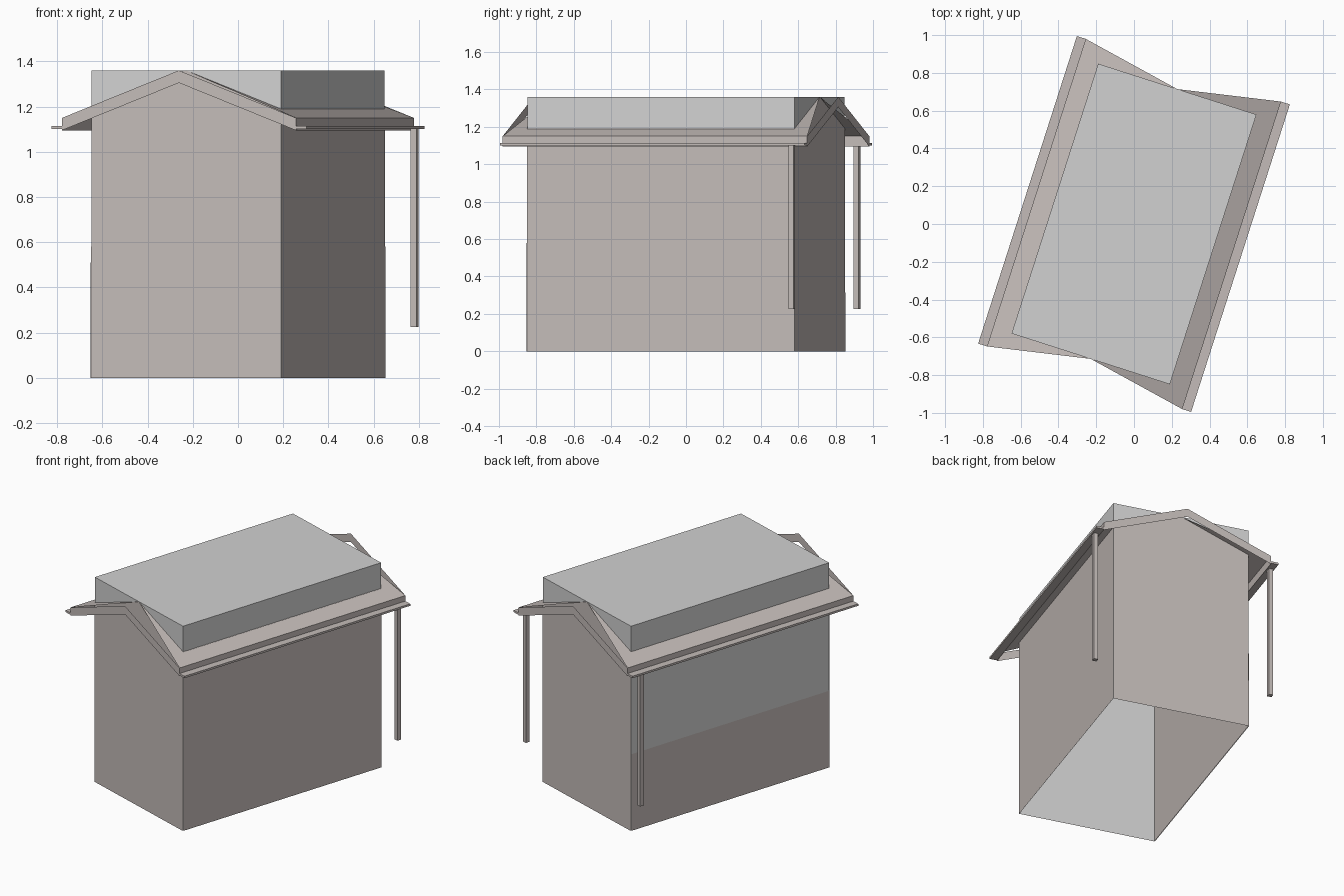
import bpy, bmesh, math
from mathutils import Vector

if "Cube" in bpy.data.objects:
    bpy.data.objects.remove(bpy.data.objects["Cube"], do_unlink=True)

TURN = math.radians(-17.8)       # the house stands turned on its plot
W, L = 0.44, 0.75                # half width and half length of the walls
EAVE, VERGE = 0.543, 0.855       # half width and half length of the roof
RIDGE, EDGE, LOW = 1.36, 1.15, 1.095
SLOPE = (RIDGE - EDGE) / EAVE


def material(name, colour):
    m = bpy.data.materials.new(name)
    m.use_nodes = True
    m.diffuse_color = (*colour, 1)
    m.node_tree.nodes["Principled BSDF"].inputs["Base Color"].default_value = (*colour, 1)
    return m


GREY = material("light grey", (0.64, 0.64, 0.64))
WARM = material("warm grey", (0.55, 0.5, 0.48))


def sheet(name, polygons, mat):
    """Thin surfaces, each turned to face away from the middle of the house."""
    bm = bmesh.new()
    for points in polygons:
        face = bm.faces.new([bm.verts.new(p) for p in points])
        face.normal_update()
        if face.normal.dot(face.calc_center_median() - Vector((0, 0, 0.6))) < 0:
            face.normal_flip()
    bmesh.ops.remove_doubles(bm, verts=bm.verts, dist=0.0001)
    mesh = bpy.data.meshes.new(name)
    bm.to_mesh(mesh)
    bm.free()
    mesh.materials.append(mat)
    ob = bpy.data.objects.new(name, mesh)
    ob.rotation_euler.z = TURN
    bpy.context.collection.objects.link(ob)
    return ob


def box(name, low, high, mat):
    (a, b, c), (d, e, f) = low, high
    ring = [(a, b), (d, b), (d, e), (a, e)]
    bm = bmesh.new()
    base = bm.faces.new([bm.verts.new((x, y, c)) for x, y in ring])
    top = bmesh.ops.extrude_face_region(bm, geom=[base])["geom"]
    bmesh.ops.translate(bm, vec=(0, 0, f - c),
                        verts=[v for v in top if isinstance(v, bmesh.types.BMVert)])
    bmesh.ops.recalc_face_normals(bm, faces=bm.faces)
    mesh = bpy.data.meshes.new(name)
    bm.to_mesh(mesh)
    bm.free()
    mesh.materials.append(mat)
    ob = bpy.data.objects.new(name, mesh)
    ob.rotation_euler.z = TURN
    bpy.context.collection.objects.link(ob)


def side_wall(s, x, height):
    return [(s * x, -L, 0), (s * x, L, 0), (s * x, L, height), (s * x, -L, height)]


def end_wall(s, y, height):
    return [(-W, s * y, 0), (W, s * y, 0), (W, s * y, height), (-W, s * y, height)]


# Flat-topped core, open underneath
sheet("core_block", [side_wall(s, W, RIDGE) for s in (-1, 1)]
      + [end_wall(s, L, RIDGE) for s in (-1, 1)]
      + [[(-W, -L, RIDGE), (W, -L, RIDGE), (W, L, RIDGE), (-W, L, RIDGE)]], GREY)

# Wall cladding, with gables at the two ends
wall_top = RIDGE - W * SLOPE
sheet("left_wall", [side_wall(1, W + 0.002, wall_top)], WARM)
sheet("right_wall", [side_wall(-1, W - 0.002, wall_top)], WARM)
for name, s in (("front", -1), ("back", 1)):
    y = s * (L + 0.002)
    sheet(name + "_gable_wall", [[(-W, y, 0), (W, y, 0), (W, y, wall_top),
                                  (0, y, RIDGE), (-W, y, wall_top)]], WARM)

# Plinth panels of differing height
plinth = 0.004
sheet("left_plinth", [side_wall(1, W + plinth, 0.58)], WARM)
sheet("right_plinth", [side_wall(-1, W + plinth, 0.51)], WARM)
sheet("front_plinth", [end_wall(-1, L + plinth, 0.58)], WARM)
sheet("back_plinth", [end_wall(1, L + plinth, 0.315)], WARM)

# Roof slopes: the ridge stops at the walls, the eaves run past them
sheet("roof_slopes", [[(0, -L, RIDGE), (s * EAVE, -VERGE, EDGE),
                       (s * EAVE, VERGE, EDGE), (0, L, RIDGE)] for s in (-1, 1)], WARM)

# Verge boards at the ends and fascia boards along the eaves
drop = EDGE - LOW
sheet("verge_boards", [[(0, t * VERGE, RIDGE), (s * EAVE, t * VERGE, EDGE),
                        (s * EAVE, t * VERGE, LOW), (0, t * VERGE, RIDGE - drop)]
                       for s in (-1, 1) for t in (-1, 1)], WARM)
sheet("fascia_boards", [[(s * EAVE, -VERGE, LOW), (s * EAVE, VERGE, LOW),
                         (s * EAVE, VERGE, EDGE), (s * EAVE, -VERGE, EDGE)]
                        for s in (-1, 1)], WARM)

# Gutters and downpipes on both long sides
for name, s in (("left", 1), ("right", -1)):
    x0, x1 = sorted((s * EAVE, s * 0.592))
    box(name + "_gutter", (x0, -VERGE, 1.1), (x1, VERGE, 1.113), WARM)
    px, py, r = s * 0.57, 0.777, 0.014
    box(name + "_downpipe", (px - r, py - r, 0.225), (px + r, py + r, 1.1), WARM)
